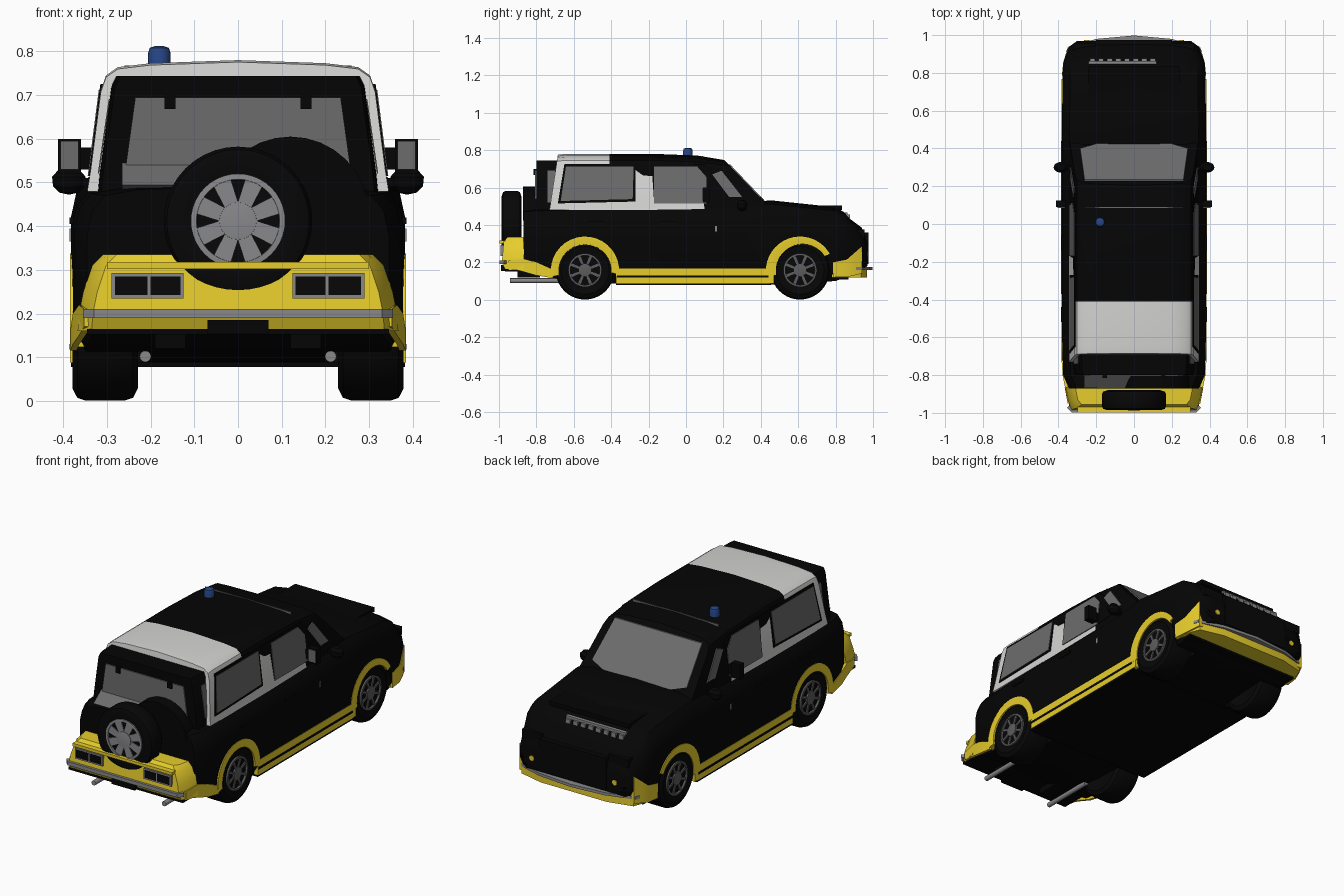
import bpy, bmesh, math
from mathutils import Vector, Matrix

if "Cube" in bpy.data.objects:
    bpy.data.objects.remove(bpy.data.objects["Cube"])

def material(name, r, g, b):
    m = bpy.data.materials.new(name)
    m.diffuse_color = (r, g, b, 1)
    m.use_nodes = True
    m.node_tree.nodes["Principled BSDF"].inputs["Base Color"].default_value = m.diffuse_color
    return m

BLACK = material("body black", .0015, .0015, .0015)
TYRE = material("tyre black", .002, .002, .002)
YELLOW = material("trim yellow", .8, .61, .025)
WHITE = material("roof white", .66, .66, .65)
GLASS = material("glass grey", .15, .15, .15)
METAL = material("metal grey", .25, .25, .26)
RIM = material("dark rim grey", .11, .11, .115)
BLUE = material("beacon blue", .02, .06, .24)

def mesh(name, verts, faces, *mats, index=None):
    me = bpy.data.meshes.new(name)
    bm = bmesh.new()
    vs = [bm.verts.new(v) for v in verts]
    for k, f in enumerate(faces):
        face = bm.faces.new([vs[i] for i in f])
        if index:
            face.material_index = index[k]
    bmesh.ops.recalc_face_normals(bm, faces=bm.faces)
    bm.to_mesh(me)
    bm.free()
    for m in mats:
        me.materials.append(m)
    ob = bpy.data.objects.new(name, me)
    bpy.context.collection.objects.link(ob)
    return ob

def loft(name, rings, *mats, rule=None):
    n = len(rings[0])
    faces, idx = [], []
    for s in range(len(rings) - 1):
        for j in range(n):
            k = (j + 1) % n
            faces.append((s*n + j, s*n + k, (s+1)*n + k, (s+1)*n + j))
            idx.append(rule(s, j) if rule else 0)
    faces += [tuple(range(n)), tuple(range((len(rings)-1)*n, len(rings)*n))]
    idx += [rule(0, 0) if rule else 0, 0]
    return mesh(name, [p for r in rings for p in r], faces, *mats, index=idx)

def prism(name, poly, axis, a, b, mat):
    # extrude a 2D outline along x, y or z
    put = {'x': lambda p, t: (t, p[0], p[1]), 'y': lambda p, t: (p[0], t, p[1]),
           'z': lambda p, t: (p[0], p[1], t)}[axis]
    return loft(name, [[put(p, a) for p in poly], [put(p, b) for p in poly]], mat)

def box(name, x, y, z, mat):
    return prism(name, [(x[0], y[0]), (x[1], y[0]), (x[1], y[1]), (x[0], y[1])], 'z', z[0], z[1], mat)

def lathe(name, profile, mat, place, n=40):
    # profile of (radius, height) turned about local z
    rings = [[place @ Vector((r*math.cos(2*math.pi*i/n), r*math.sin(2*math.pi*i/n), h))
              for i in range(n)] for r, h in profile]
    return loft(name, rings, mat)

def mirrored(half):
    return half + [(-x, z) for x, z in reversed(half) if x > 1e-6]

def wheel(name, place, r, rim_r, w, mat, spoke):
    # local +z is the outer side of the wheel
    h = w/2
    lathe(name + "_tyre", [(rim_r, -h*.8), (r*.82, -h), (r*.96, -h*.85), (r, -h*.6), (r, h*.6),
          (r*.96, h*.85), (r*.82, h), (rim_r, h*.85)], TYRE, place)
    lathe(name + "_rim_ring", [(rim_r*1.02, h*.6), (rim_r*1.02, h*.98), (rim_r*.9, h), (rim_r*.87, h*.6)], mat, place)
    lathe(name + "_hub", [(rim_r*.42, h*.5), (rim_r*.4, h*.98), (rim_r*.2, h*1.02)], mat, place, 24)
    for i in range(8):
        rot = place @ Matrix.Rotation(i*math.pi/4 + math.pi/8, 4, 'Z')
        ends = [(rim_r*.3, rim_r*spoke), (rim_r*.92, rim_r*spoke*1.35)]
        outline = [(ends[0][0], -ends[0][1]), (ends[1][0], -ends[1][1]), (ends[1][0], ends[1][1]), (ends[0][0], ends[0][1])]
        loft(name + "_spoke", [[rot @ Vector((a, b, z)) for a, b in outline] for z in (h*.6, h*.94)], mat)
    # dark face behind the spokes
    lathe(name + "_back", [(rim_r, h*.5), (rim_r, h*.86)], TYRE, place)

# lower body, lofted from tail to nose
stations = [(-.87, .345, .17, .47), (-.80, .375, .13, .475), (-.55, .382, .09, .48), (.3, .382, .078, .49),
            (.45, .382, .08, .512), (.8, .378, .1, .475), (.85, .374, .12, .445), (.88, .365, .14, .41),
            (.94, .342, .16, .365), (.97, .30, .18, .29)]
rings = []
for y, w, zb, zt in stations:
    half = [(0, zb), (w*.92, zb), (w, zb+.05), (w, zt-.09), (w-.012, zt-.035), (w-.04, zt), (w-.12, zt+.014), (0, zt+.02)]
    rings.append([(x, y, z) for x, z in mirrored(half)])
body = loft("lower_body", rings, BLACK)

# wheel wells and wheels
AXLES = {"rear": -.54, "front": .61}
for end, y in AXLES.items():
    for side in (1, -1):
        turn = Matrix.Rotation(side*math.pi/2, 4, 'Y')
        cut = lathe("well_cutter", [(.163, -.08), (.163, .1)], BLACK, Matrix.Translation((side*.3, y, .157)) @ turn)
        cut.hide_render = True
        cut.hide_viewport = True
        mod = body.modifiers.new("well", 'BOOLEAN')
        mod.operation, mod.object, mod.solver = 'DIFFERENCE', cut, 'EXACT'
        wheel(end + "_wheel", Matrix.Translation((side*.304, y, .158)) @ turn, .157, .088, .15, RIM, .065)
        # yellow arch flare, thicker on the trailing side at the front
        a0, a1 = (30, 190) if end == "front" else (-5, 190)
        arch = []
        for i in range(19):
            a = math.radians(a0 + (a1-a0)*i/18)
            c, s = math.cos(a), math.sin(a)
            inner = .14 if end == "rear" else .142 + .012*c
            arch.append([(side*x, y + r*c, .155 + r*s) for r, x in
                         ((inner, .35), (inner, .383), (.168, .385), (.183, .384), (.183, .35))])
        loft(end + "_wheel_arch", arch, YELLOW)

# sills with a dark groove, and a dark floor under them
for s in (1, -1):
    box("sill", (s*.36, s*.384), (-.375, .47), (.088, .168), YELLOW)
    box("sill_groove", (s*.38, s*.386), (-.37, .44), (.118, .13), BLACK)
box("floor_pan", (-.382, .382), (-.375, .45), (.078, .088), BLACK)
box("rear_under_pan", (-.345, .345), (-.968, -.8), (.152, .165), BLACK)

# cabin: black front roof, white rear roof and pillars
profile = [(0, .47), (.345, .48), (.337, .53), (.314, .71), (.302, .745), (.275, .764), (.2, .773), (0, .78)]
cab = [(-.73, -.685, .985), (-.69, -.64, 1), (-.41, -.41, 1), (-.17, -.17, 1), (.1, .06, .97), (.46, .205, .89)]
rings = []
for yb, yt, k in cab:
    rings.append([(x, yb + (yt-yb)*(z-.48)/.3, .48 + (z-.48)*k) for x, z in mirrored(profile)])
def cab_rule(s, j):
    strip = min(j, 13 - j)
    if s < 2:
        return 1
    return 1 if (s == 2 and strip in (1, 2)) or (s == 3 and strip == 1) else 0
loft("cabin", rings, BLACK, WHITE, rule=cab_rule)

# plates lying on the sloped cabin sides
def side_plate(name, outline, off, mat):
    for s in (1, -1):
        def pt(y, z, o):
            return (s*(.337 - (z-.53)*.128 + o), y, z)
        loft(name, [[pt(y, z, -.003) for y, z in outline], [pt(y, z, off) for y, z in outline]], mat)

side_plate("rear_side_window_frame", [(-.685, .515), (-.27, .525), (-.27, .725), (-.65, .725)], .003, BLACK)
side_plate("rear_side_window", [(-.67, .528), (-.285, .538), (-.28, .712), (-.642, .712)], .005, GLASS)
side_plate("front_door_frame", [(-.18, .66), (-.18, .725), (.1, .725), (.26, .53), (.11, .515), (-.17, .515)], .002, BLACK)
side_plate("front_door_window", [(-.17, .515), (.11, .515), (.11, .655), (.06, .712), (-.17, .712)], .005, GLASS)
side_plate("pillar_top", [(-.272, .725), (-.272, .695), (-.23, .665), (-.172, .66), (-.172, .725)], .003, BLACK)
side_plate("quarter_window", [(.14, .67), (.19, .69), (.30, .55), (.23, .55)], .004, GLASS)

# windscreen plate on the sloped front of the cabin
def screen(z, o):
    return .46 - (z-.48)*.955 + o
loft("windscreen", [[(-.262, screen(.722, o), .722), (.262, screen(.722, o), .722), (.285, screen(.55, o), .55),
                     (.2, screen(.525, o), .525), (-.2, screen(.525, o), .525), (-.285, screen(.55, o), .55)]
                    for o in (-.004, .008)], GLASS)
box("roof_front_strip", (-.26, .26), (.085, .09), (.755, .768), GLASS)

# tailgate, rear window and hump behind the spare wheel
rings = []
for y, k in ((-.68, 1), (-.77, .99), (-.80, .97)):
    rings.append([(x*k, y, z) for x, z in ((-.325, .45), (.325, .45), (.318, .52), (.29, .72), (.278, .744), (-.278, .744), (-.29, .72), (-.318, .52))])
loft("tailgate", rings, BLACK)
loft("rear_window", [[(-.235, y, .695), (.235, y, .695), (.262, y, .5), (-.262, y, .5)] for y in (-.798, -.806)], GLASS)
prism("rear_window_foot", [(-.80, .545), (-.868, .494), (-.80, .48)], 'x', -.265, .22, GLASS)
hump = [(.12 + .18*math.cos(a), .425 + .18*math.sin(a)) for a in [math.pi*i/16 for i in range(17)]]
prism("tailgate_hump", hump, 'y', -.872, -.8, BLACK)
for s in (1, -1):
    box("window_hinge", (s*.143, s*.168), (-.815, -.8), (.668, .7), BLACK)
    # glass slivers on the tailgate sides
    loft("tailgate_side_glass", [[(s*x, -.70, z), (s*x, -.74, z), (s*(x+.003), -.74, z), (s*(x+.003), -.70, z)]
                                 for x, z in ((.318, .52), (.293, .69))], GLASS)

# spare wheel
wheel("spare", Matrix.Translation((0, -.933, .412)) @ Matrix.Rotation(math.pi/2, 4, 'X'), .17, .106, .106, METAL, .15)

# rear bumper
rings = []
for z, w, back in ((.16, .355, -.965), (.2, .352, -.985), (.25, .342, -.98), (.31, .322, -.975), (.335, .298, -.955)):
    rings.append([(w+.012, -.865, z), (w, -.93, z), (w-.02, back, z), (-w+.02, back, z), (-w, -.93, z), (-w-.012, -.865, z)])
loft("rear_bumper", rings, YELLOW)
box("rear_bumper_rail", (-.3, .3), (-.998, -.965), (.302, .318), YELLOW)
box("rear_bumper_step", (-.07, .07), (-.99, -.95), (.155, .185), BLACK)
for s in (1, -1):
    # wing sweeping down to the wheel arch
    loft("rear_bumper_wing", [[(s*(x-.015), y, a), (s*x, y, a), (s*x, y, b), (s*(x-.015), y, b)] for y, x, a, b in
                              ((-.95, .352, .17, .21), (-.87, .364, .15, .22), (-.8, .378, .13, .2), (-.71, .384, .115, .16))], YELLOW)
    box("rear_lamp_frame", (s*.125, s*.29), (-.991, -.97), (.235, .293), METAL)
    for a, b in ((.132, .2), (.207, .282)):
        box("rear_lamp", (s*a, s*b), (-.993, -.985), (.243, .285), TYRE)
    # exhaust pipe
    lathe("exhaust_pipe", [(.013, 0), (.013, .3)], METAL, Matrix.Translation((s*.212, -.64, .102)) @ Matrix.Rotation(math.pi/2, 4, 'X'), 16)
    box("tow_bracket", (s*.12, s*.19), (-.9, -.78), (.12, .17), BLACK)
prism("rear_chrome_bar", [(-.355, -.972), (-.33, -.998), (.33, -.998), (.355, -.972), (.34, -.96), (-.34, -.96)], 'z', .19, .21, METAL)

# front bumper with chrome bar and dark underside
plan = [(-.37, .78), (-.365, .86), (-.338, .935), (-.2, .968), (.2, .968), (.338, .935), (.365, .86), (.37, .78)]
prism("front_bumper", plan, 'z', .12, .168, YELLOW)
box("front_under_pan", (-.35, .35), (.76, .87), (.108, .122), BLACK)
prism("front_chrome_bar", [(-.36, .91), (-.35, .935), (-.2, .98), (0, .998), (.2, .98), (.35, .935), (.36, .91),
                           (.33, .92), (.2, .955), (-.2, .955), (-.33, .92)], 'z', .16, .175, METAL)
for s in (1, -1):
    # side corner following the taper of the nose
    loft("front_bumper_corner", [[(s*(x-.03), y, a), (s*x, y, a), (s*x, y, b), (s*(x-.03), y, b)] for y, x, a, b in
                                 ((.785, .382, .12, .2), (.86, .374, .122, .215), (.9, .361, .13, .25), (.94, .345, .14, .285))], YELLOW)
    lathe("fog_lamp", [(.014, 0), (.014, .012)], YELLOW, Matrix.Translation((s*.25, .962, .24)) @ Matrix.Rotation(-math.pi/2, 4, 'X'), 16)
    box("headlamp", (s*.2, s*.32), (.87, .955), (.33, .375), TYRE)
box("front_grille", (-.2, .2), (.9, .975), (.19, .36), TYRE)
# pale teeth under the bonnet edge
box("bonnet_strip", (-.24, .12), (.846, .864), (.453, .467), METAL)
for i in range(8):
    x = -.22 + i*.0457
    box("bonnet_tooth", (x-.014, x+.014), (.85, .876), (.43, .455), METAL)
box("bonnet_bulge", (-.24, .24), (.5, .835), (.48, .503), BLACK)

# mirrors, door handles, side markers
for s in (1, -1):
    lathe("round_mirror", [(.004, -.03), (.02, -.026), (.033, -.012), (.035, .01), (.02, .028), (.004, .03)], BLACK,
          Matrix.Translation((s*.387, .3, .503)) @ Matrix.Diagonal((1.1, .8, 1, 1)), 20)
    box("round_mirror_arm", (s*.32, s*.38), (.285, .31), (.49, .51), BLACK)
    box("square_mirror", (s*.359, s*.412), (.09, .125), (.52, .6), BLACK)
    box("square_mirror_glass", (s*.365, s*.406), (.086, .092), (.53, .595), GLASS)
    box("square_mirror_arm", (s*.31, s*.37), (.1, .115), (.53, .58), BLACK)
    box("side_marker", (s*.378, s*.386), (.155, .165), (.365, .395), METAL)
    for y in (-.48, -.1):
        box("door_handle", (s*.375, s*.386), (y-.04, y+.04), (.405, .42), TYRE)

# roof beacon
lathe("beacon", [(.026, .76), (.026, .795), (.022, .808), (.01, .812)], BLUE, Matrix.Translation((-.18, .01, 0)), 20)

# smooth the curved parts, keep hard edges
for ob in bpy.data.objects:
    if not ob.hide_viewport:
        ob.select_set(True)
        bpy.context.view_layer.objects.active = ob
bpy.ops.object.shade_smooth_by_angle(angle=math.radians(32))
